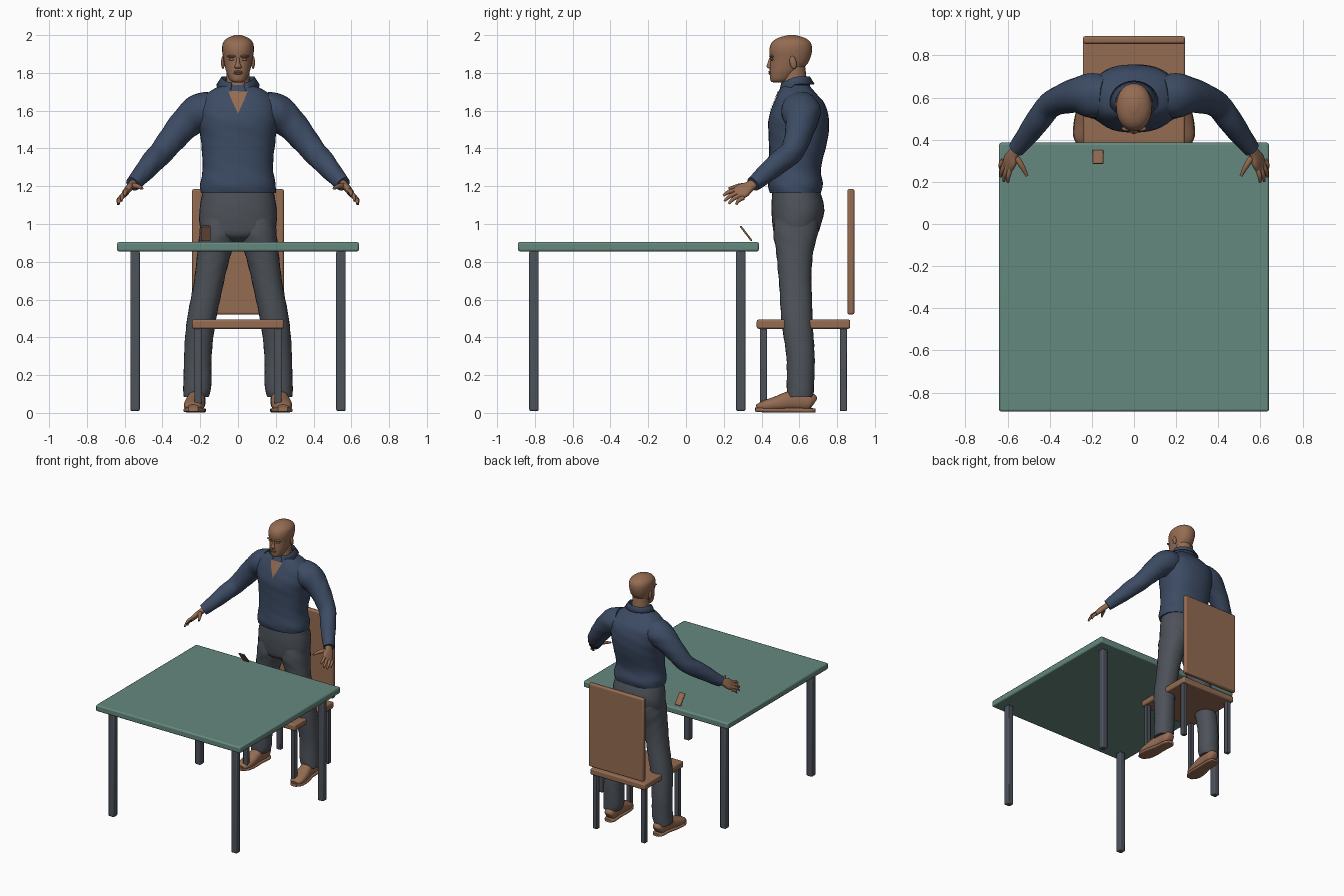
import bpy, bmesh, math
from mathutils import Vector, Matrix

if "Cube" in bpy.data.objects:
    bpy.data.objects.remove(bpy.data.objects["Cube"], do_unlink=True)


def material(name, r, g, b):
    m = bpy.data.materials.new(name)
    m.use_nodes = True
    m.diffuse_color = (r, g, b, 1)
    bsdf = next(n for n in m.node_tree.nodes if n.type == 'BSDF_PRINCIPLED')
    bsdf.inputs["Base Color"].default_value = (r, g, b, 1)
    bsdf.inputs["Roughness"].default_value = 0.8
    return m


brown = material("warm brown", 0.30, 0.15, 0.085)
navy = material("navy cloth", 0.045, 0.07, 0.125)
grey = material("charcoal cloth", 0.075, 0.085, 0.10)
steel = material("dark steel", 0.075, 0.085, 0.105)
teal = material("muted teal", 0.13, 0.25, 0.21)


def finish(bm, name, mat, mirror=False, angle=50):
    """Turn a bmesh into a smooth object, optionally mirrored across x = 0."""
    bmesh.ops.recalc_face_normals(bm, faces=bm.faces[:])
    mesh = bpy.data.meshes.new(name)
    bm.to_mesh(mesh)
    bm.free()
    mesh.materials.append(mat)
    for p in mesh.polygons:
        p.use_smooth = True
    mesh.set_sharp_from_angle(angle=math.radians(angle))
    ob = bpy.data.objects.new(name, mesh)
    bpy.context.collection.objects.link(ob)
    if mirror:
        ob.modifiers.new("mirror", 'MIRROR').use_clip = False
    return ob


def box(name, center, size, mat, bevel=0.008, tilt=0):
    bm = bmesh.new()
    bmesh.ops.create_cube(bm, size=1, matrix=Matrix.Diagonal((*size, 1)))
    ob = finish(bm, name, mat, angle=30)
    ob.location = center
    ob.rotation_euler.x = tilt
    mod = ob.modifiers.new("bevel", 'BEVEL')
    mod.width, mod.segments = bevel, 2
    return ob


def blend(rows, steps):
    """Smooth curve through rows of numbers."""
    out = []
    for i in range(len(rows) - 1):
        a, b = rows[max(i - 1, 0)], rows[i]
        c, d = rows[i + 1], rows[min(i + 2, len(rows) - 1)]
        for s in range(steps):
            t = s / steps
            out.append([q + 0.5 * t * (r - p + t * (2*p - 5*q + 4*r - s2 + t * (3*(q - r) + s2 - p)))
                        for p, q, r, s2 in zip(a, b, c, d)])
    return out + [list(rows[-1])]


def loft(name, rows, mat, side=None, power=2.0, segs=24, fold=0.0, mirror=False, steps=4):
    """Skin rounded rings (x, y, z, half width, half depth).
    Rings are level unless a side vector is given; then they follow the path."""
    pts = blend(rows, steps)
    bm, rings = bmesh.new(), []
    for i, (x, y, z, w, d) in enumerate(pts):
        u, v = Vector((1, 0, 0)), Vector((0, 1, 0))
        if side:
            t = Vector(pts[min(i + 1, len(pts) - 1)][:3]) - Vector(pts[max(i - 1, 0)][:3])
            t.normalize()
            u = Vector(side)
            u = (u - t * u.dot(t)).normalized()
            v = t.cross(u)
        ring = []
        for k in range(segs):
            a = math.tau * k / segs
            c, s = math.cos(a), math.sin(a)
            f = 1 + fold * math.sin(3 * a + 45 * z) * math.sin(28 * z + 2 * a)
            cu = math.copysign(abs(c) ** (2 / power), c) * w * f
            sv = math.copysign(abs(s) ** (2 / power), s) * d * f
            ring.append(bm.verts.new(Vector((x, y, z)) + u * cu + v * sv))
        rings.append(ring)
    for lo, hi in zip(rings, rings[1:]):
        for k in range(segs):
            n = (k + 1) % segs
            bm.faces.new((lo[k], lo[n], hi[n], hi[k]))
    bm.faces.new(rings[0])
    bm.faces.new(rings[-1])
    return finish(bm, name, mat, mirror)


def body(rows):
    """Convert (z, front y, back y, half width) to centred ring rows."""
    return [(0, (f + b) / 2, z, w, (b - f) / 2) for z, f, b, w in rows]


def ball(name, center, size, mat, mirror=False, turn=0):
    bm = bmesh.new()
    place = Matrix.Translation(center) @ Matrix.Rotation(turn, 4, 'X') @ Matrix.Diagonal((*size, 1))
    bmesh.ops.create_uvsphere(bm, u_segments=16, v_segments=10, radius=1, matrix=place)
    return finish(bm, name, mat, mirror, angle=180)


# Table
box("table_top", (0, -0.252, 0.88), (1.28, 1.275, 0.05), teal, 0.01)
for sx in (-1, 1):
    for label, y in (("front", -0.805), ("back", 0.29)):
        box(f"table_leg_{label}", (sx * 0.545, y, 0.433), (0.05, 0.05, 0.846), steel)

# Chair
box("chair_seat", (0, 0.622, 0.47), (0.485, 0.495, 0.05), brown, 0.01)
box("chair_back", (0, 0.873, 0.853), (0.485, 0.036, 0.665), brown, 0.01)
for sx in (-1, 1):
    for label, y in (("front", 0.41), ("back", 0.833)):
        box(f"chair_leg_{label}", (sx * 0.212, y, 0.23), (0.037, 0.037, 0.44), steel, 0.005)

# Small handheld device leaning above the table edge
box("phone", (-0.171, 0.318, 0.95), (0.052, 0.01, 0.098), brown, 0.003, 0.65)

# Shirt body
shirt = loft("shirt_body", body([
    (1.165, 0.445, 0.715, 0.198), (1.21, 0.435, 0.725, 0.2), (1.30, 0.44, 0.715, 0.186),
    (1.45, 0.438, 0.75, 0.198), (1.55, 0.437, 0.757, 0.212), (1.63, 0.46, 0.738, 0.21),
    (1.69, 0.485, 0.69, 0.165), (1.735, 0.505, 0.65, 0.09)]),
    navy, power=2.35, segs=40, fold=0.012, steps=6)

# Sleeves
loft("sleeve", [
    (0.14, 0.605, 1.61, 0.10, 0.095), (0.21, 0.61, 1.588, 0.105, 0.098), (0.29, 0.605, 1.52, 0.08, 0.082),
    (0.395, 0.565, 1.39, 0.062, 0.066), (0.46, 0.485, 1.32, 0.058, 0.06),
    (0.535, 0.385, 1.235, 0.045, 0.045), (0.558, 0.355, 1.212, 0.04, 0.04)],
    navy, side=(0.3, 0.8, 0), fold=0.035, mirror=True, steps=6)

# Hands
spread = (0.35, 0.7, -0.45)
loft("palm", [(0.545, 0.37, 1.223, 0.025, 0.02), (0.57, 0.335, 1.198, 0.03, 0.02),
              (0.588, 0.30, 1.177, 0.044, 0.018), (0.602, 0.265, 1.155, 0.036, 0.012)],
     brown, side=spread, power=2.5, mirror=True)
tips = [(0.598, 0.197, 1.15), (0.617, 0.203, 1.122), (0.632, 0.225, 1.107), (0.634, 0.265, 1.103)]
for i, tip in enumerate(tips):
    knuckle = Vector((0.585, 0.262, 1.178)) + Vector((0.012, 0.014, -0.013)) * i
    mid = knuckle.lerp(Vector(tip), 0.5) + Vector((0.005, -0.003, 0.006))
    loft("finger", [(*knuckle, 0.012, 0.012), (*mid, 0.011, 0.011), (*tip, 0.006, 0.006)],
         brown, side=spread, segs=10, mirror=True)
loft("thumb", [(0.565, 0.325, 1.20, 0.018, 0.016), (0.535, 0.28, 1.20, 0.014, 0.014),
               (0.507, 0.228, 1.188, 0.007, 0.007)], brown, side=(0, 0, 1), segs=10, mirror=True)

# Trousers
loft("trouser_seat", body([
    (0.905, 0.52, 0.64, 0.09), (0.94, 0.47, 0.69, 0.18), (1.0, 0.457, 0.715, 0.204),
    (1.09, 0.452, 0.732, 0.203), (1.2, 0.46, 0.70, 0.182)]), grey, power=2.3, segs=32, fold=0.008)
loft("trouser_leg", [
    (0.222, 0.606, 0.085, 0.066, 0.068), (0.216, 0.606, 0.14, 0.074, 0.072),
    (0.212, 0.605, 0.3, 0.073, 0.075), (0.193, 0.588, 0.5, 0.077, 0.083), (0.152, 0.577, 0.7, 0.08, 0.086),
    (0.125, 0.577, 0.85, 0.09, 0.098), (0.106, 0.58, 0.95, 0.1, 0.118), (0.1, 0.585, 1.03, 0.095, 0.115)],
    grey, fold=0.03, power=2.2, mirror=True, steps=6)

# Shoes
loft("shoe_upper", [
    (0.213, 0.678, 0.05, 0.025, 0.028), (0.214, 0.655, 0.06, 0.042, 0.048), (0.22, 0.57, 0.066, 0.046, 0.054),
    (0.229, 0.48, 0.048, 0.054, 0.04), (0.235, 0.41, 0.036, 0.05, 0.028), (0.237, 0.374, 0.03, 0.028, 0.014)],
    brown, side=(1, 0, 0), power=2.4, mirror=True)
loft("shoe_sole", [
    (0.213, 0.685, 0.013, 0.025, 0.011), (0.214, 0.655, 0.013, 0.044, 0.012), (0.22, 0.57, 0.014, 0.046, 0.012),
    (0.229, 0.48, 0.014, 0.057, 0.012), (0.235, 0.41, 0.015, 0.053, 0.012), (0.237, 0.366, 0.018, 0.026, 0.011)],
    brown, side=(1, 0, 0), power=4, mirror=True)

# Neck and head
loft("neck", body([(1.65, 0.51, 0.65, 0.07), (1.72, 0.505, 0.64, 0.066), (1.77, 0.51, 0.638, 0.062),
                   (1.84, 0.52, 0.63, 0.058)]), brown)
loft("head", body([
    (1.75, 0.462, 0.515, 0.022), (1.76, 0.447, 0.55, 0.042), (1.80, 0.443, 0.595, 0.06),
    (1.835, 0.444, 0.632, 0.07), (1.87, 0.446, 0.655, 0.077), (1.92, 0.441, 0.667, 0.084),
    (1.96, 0.454, 0.66, 0.079), (1.985, 0.487, 0.63, 0.055), (2.0, 0.54, 0.58, 0.015)]),
    brown, power=2.15, segs=32)
loft("nose", [(0, 0.452, 1.882, 0.008, 0.01), (0, 0.444, 1.85, 0.011, 0.013),
              (0, 0.442, 1.832, 0.019, 0.015), (0, 0.45, 1.822, 0.014, 0.01)], brown, segs=12)
ball("ear", (0.08, 0.567, 1.855), (0.01, 0.018, 0.035), brown, True, 0.2)
ball("brow", (0.032, 0.453, 1.888), (0.027, 0.013, 0.007), brown, True)
ball("eye", (0.032, 0.458, 1.871), (0.015, 0.011, 0.007), brown, True)
for z in (1.797, 1.806):
    ball("lip", (0, 0.446, z), (0.024, 0.009, 0.006), brown)

# Open neckline, fitted to the shirt front
bm = bmesh.new()
corners = [bm.verts.new(p) for p in ((-0.055, 0.46, 1.715), (0.055, 0.46, 1.715), (0, 0.43, 1.585))]
bm.faces.new(corners)
bmesh.ops.subdivide_edges(bm, edges=bm.edges[:], cuts=7, use_grid_fill=True)
opening = finish(bm, "neck_opening", brown, angle=180)
wrap = opening.modifiers.new("fit", 'SHRINKWRAP')
wrap.target, wrap.offset, wrap.wrap_mode = shirt, 0.004, 'ABOVE_SURFACE'

# Turned-down collar, open at the front
bm = bmesh.new()
rows = []
for k in range(25):
    a = math.radians(22 + 316 * k / 24)
    s, c = math.sin(a), -math.cos(a)
    front = max(c * -1, 0) if c < 0 else 0
    near = max(math.cos(a), 0)
    ring = []
    for r, z in ((0.076, 1.715), (0.079, 1.762), (0.1, 1.725 - 0.05 * near)):
        ring.append(bm.verts.new((s * r * 1.12, 0.578 + c * r, z + 0.015 * (1 - near) - 0.02 * front)))
    rows.append(ring)
for p, q in zip(rows, rows[1:]):
    for j in range(2):
        bm.faces.new((p[j], q[j], q[j + 1], p[j + 1]))
collar = finish(bm, "shirt_collar", navy)
thick = collar.modifiers.new("cloth", 'SOLIDIFY')
thick.thickness, thick.offset = 0.006, 0
